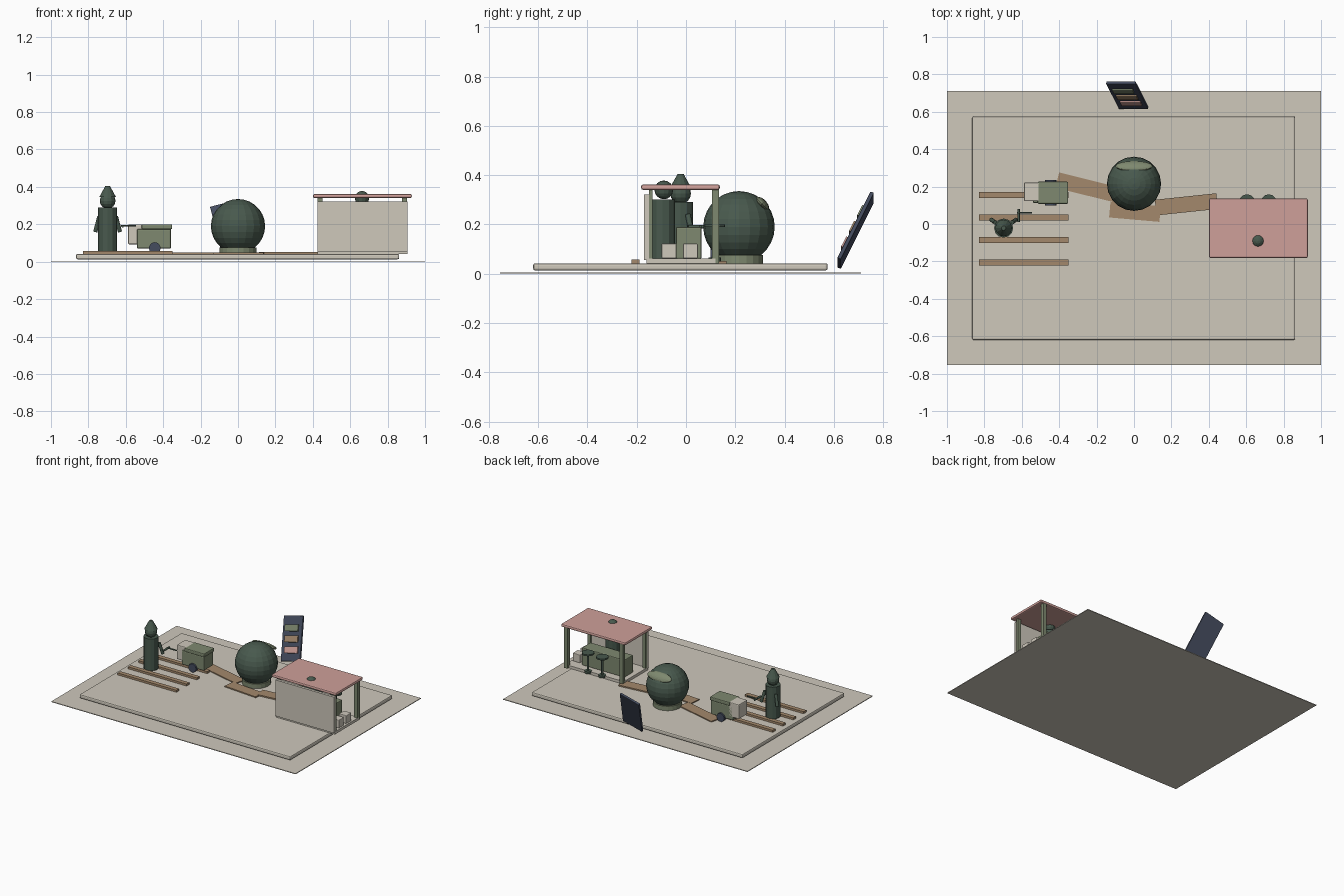
import bpy
import math
from mathutils import Vector, Matrix

default = bpy.data.objects.get("Cube")
if default:
    bpy.data.objects.remove(default, do_unlink=True)


def material(name, r, g, b):
    m = bpy.data.materials.new(name)
    m.use_nodes = True
    m.diffuse_color = (r, g, b, 1)
    m.node_tree.nodes["Principled BSDF"].inputs["Base Color"].default_value = (r, g, b, 1)
    return m


PALE = material("pale stone", 0.62, 0.58, 0.5)
PINK = material("dusty pink", 0.62, 0.35, 0.32)
WOOD = material("warm wood", 0.37, 0.25, 0.15)
OLIVE = material("sage green", 0.21, 0.25, 0.16)
GREEN = material("dark green", 0.065, 0.1, 0.075)
SLATE = material("slate blue", 0.058, 0.072, 0.114)


def finish(name, mat, bevel=0):
    ob = bpy.context.object
    ob.name = name
    ob.data.materials.append(mat)
    if bevel:
        mod = ob.modifiers.new("soft edges", "BEVEL")
        mod.width = bevel
        mod.segments = 2
    return ob


def box(name, mat, xs, ys, zs, bevel=0, turn=0):
    """Box from its extents, optionally turned about z."""
    mid = [(a + b) / 2 for a, b in (xs, ys, zs)]
    bpy.ops.mesh.primitive_cube_add(size=1, location=mid)
    ob = bpy.context.object
    ob.data.transform(Matrix.Diagonal((xs[1] - xs[0], ys[1] - ys[0], zs[1] - zs[0], 1)))
    ob.rotation_euler.z = math.radians(turn)
    return finish(name, mat, bevel)


def ball(name, mat, loc, r, segments=12, rings=8):
    bpy.ops.mesh.primitive_uv_sphere_add(segments=segments, ring_count=rings, radius=r, location=loc)
    return finish(name, mat)


def rod(name, mat, start, end, r1, r2=None, sides=12):
    """Cylinder or cone between two points."""
    a, b = Vector(start), Vector(end)
    bpy.ops.mesh.primitive_cone_add(vertices=sides, radius1=r1, radius2=r1 if r2 is None else r2,
                                    depth=(b - a).length, location=(a + b) / 2)
    bpy.context.object.rotation_euler = (b - a).to_track_quat("Z", "Y").to_euler()
    return finish(name, mat)


# Ground and raised yard
box("ground", PALE, (-1, 1), (-0.755, 0.71), (0, 0.005))
box("yard_slab", PALE, (-0.865, 0.862), (-0.62, 0.575), (0.013, 0.042), 0.008)

# Planting rows
for i in range(4):
    y = 0.155 - 0.12 * i
    box(f"planting_row_{i + 1}", WOOD, (-0.83, -0.35), (y - 0.016, y + 0.016), (0.04, 0.057))

# Path in three straight runs
for i, (x, y, length, turn) in enumerate(((-0.25, 0.195, 0.33, -14),
                                         (0.005, 0.065, 0.27, -5),
                                         (0.28, 0.105, 0.33, 6))):
    box(f"path_{i + 1}", WOOD, (x - length / 2, x + length / 2), (y - 0.042, y + 0.042),
        (0.04, 0.049 + i * 0.001), 0, turn)

# Globe with its base and curved skylight
globe = Vector((0, 0.215, 0.19))
ball("globe", GREEN, globe, 0.145, 20, 14)
rod("globe_base", OLIVE, (0, 0.215, 0.04), (0, 0.215, 0.075), 0.098, sides=20)
skylight = ball("globe_skylight", OLIVE, globe + Vector((0, 0.094, 0.094)), 1, 16, 10)
skylight.scale = (0.1, 0.035, 0.018)
skylight.rotation_euler.x = math.radians(-45)

# Shelter
box("shelter_floor", PALE, (0.425, 0.905), (-0.16, 0.12), (0.042, 0.062))
box("shelter_wall", PALE, (0.425, 0.905), (-0.17, -0.15), (0.055, 0.322))
box("shelter_roof", PINK, (0.401, 0.929), (-0.182, 0.137), (0.34, 0.362), 0.008)
for side, x in (("right", 0.438), ("left", 0.89)):
    box(f"back_post_{side}", OLIVE, (x - 0.014, x + 0.014), (0.105, 0.133), (0.042, 0.342))
    box(f"front_post_{side}", OLIVE, (x - 0.013, x + 0.013), (-0.15, -0.135), (0.06, 0.342))
box("counter", OLIVE, (0.46, 0.81), (-0.04, 0.063), (0.06, 0.19), 0.006)
for i, y in enumerate((-0.069, 0.018)):
    box(f"crate_{i + 1}", PALE, (0.835, 0.895), (y - 0.03, y + 0.03), (0.062, 0.122), 0.004)
for i, x in enumerate((0.604, 0.72)):
    rod(f"stool_seat_{i + 1}", GREEN, (x, 0.117, 0.189), (x, 0.117, 0.2), 0.042)
    rod(f"stool_stem_{i + 1}", GREEN, (x, 0.117, 0.05), (x, 0.117, 0.19), 0.007)
    rod(f"stool_foot_{i + 1}", GREEN, (x, 0.117, 0.05), (x, 0.117, 0.066), 0.025)

# Keeper behind the counter
rod("keeper_body", GREEN, (0.663, -0.095, 0.062), (0.663, -0.095, 0.3), 0.05)
ball("keeper_head", GREEN, (0.663, -0.09, 0.34), 0.038)

# Gardener with hat and tool
gx, gy = -0.697, -0.022
rod("gardener_body", GREEN, (gx, gy, 0.055), (gx, gy, 0.29), 0.051)
ball("gardener_head", GREEN, (gx, gy, 0.325), 0.042)
rod("gardener_hat", GREEN, (gx, gy, 0.345), (gx, gy, 0.405), 0.045, 0.012)
for side, s in (("right", -1), ("left", 1)):
    rod(f"gardener_arm_{side}", GREEN, (gx + s * 0.045, gy + 0.03, 0.24),
        (gx + s * 0.066, gy + 0.045, 0.16), 0.011)
rod("tool_grip", GREEN, (-0.617, 0.01, 0.19), (-0.617, 0.08, 0.19), 0.007)
rod("tool_handle", GREEN, (-0.625, 0.06, 0.192), (-0.545, 0.06, 0.192), 0.005)

# Small cart
box("cart_body", OLIVE, (-0.54, -0.358), (0.112, 0.222), (0.07, 0.175), 0.007)
box("cart_lid", OLIVE, (-0.515, -0.352), (0.108, 0.226), (0.173, 0.2), 0.006)
box("cart_cab", PALE, (-0.588, -0.505), (0.122, 0.222), (0.093, 0.2), 0.006)
for side, y in (("front", 0.112), ("back", 0.222)):
    rod(f"cart_wheel_{side}", SLATE, (-0.445, y - 0.012, 0.073), (-0.445, y + 0.012, 0.073), 0.031, sides=16)

# Leaning board with coloured strips
across = Vector((0.158, 0, 0.04))
up = Vector((-0.086, 0.135, 0.265))
corner = Vector((-0.072, 0.621, 0.024))
ax, az = across.normalized(), across.cross(up).normalized()
ay = az.cross(ax)
board_frame = Matrix((ax, ay, az)).transposed().to_4x4()


def board_plate(name, mat, t, w, h, depth, lift, bevel=0):
    ob = box(name, mat, (-w / 2, w / 2), (-h / 2, h / 2), (-depth / 2, depth / 2), bevel)
    ob.matrix_world = Matrix.Translation(corner + across / 2 + up * t + az * lift) @ board_frame


board_plate("leaning_board", SLATE, 0.5, across.length, up.length, 0.016, 0, 0.004)
for name, mat, t in (("top", OLIVE, 0.73), ("middle", WOOD, 0.49), ("low", PINK, 0.25)):
    board_plate(f"board_strip_{name}", mat, t, 0.112, 0.046, 0.009, 0.012)
